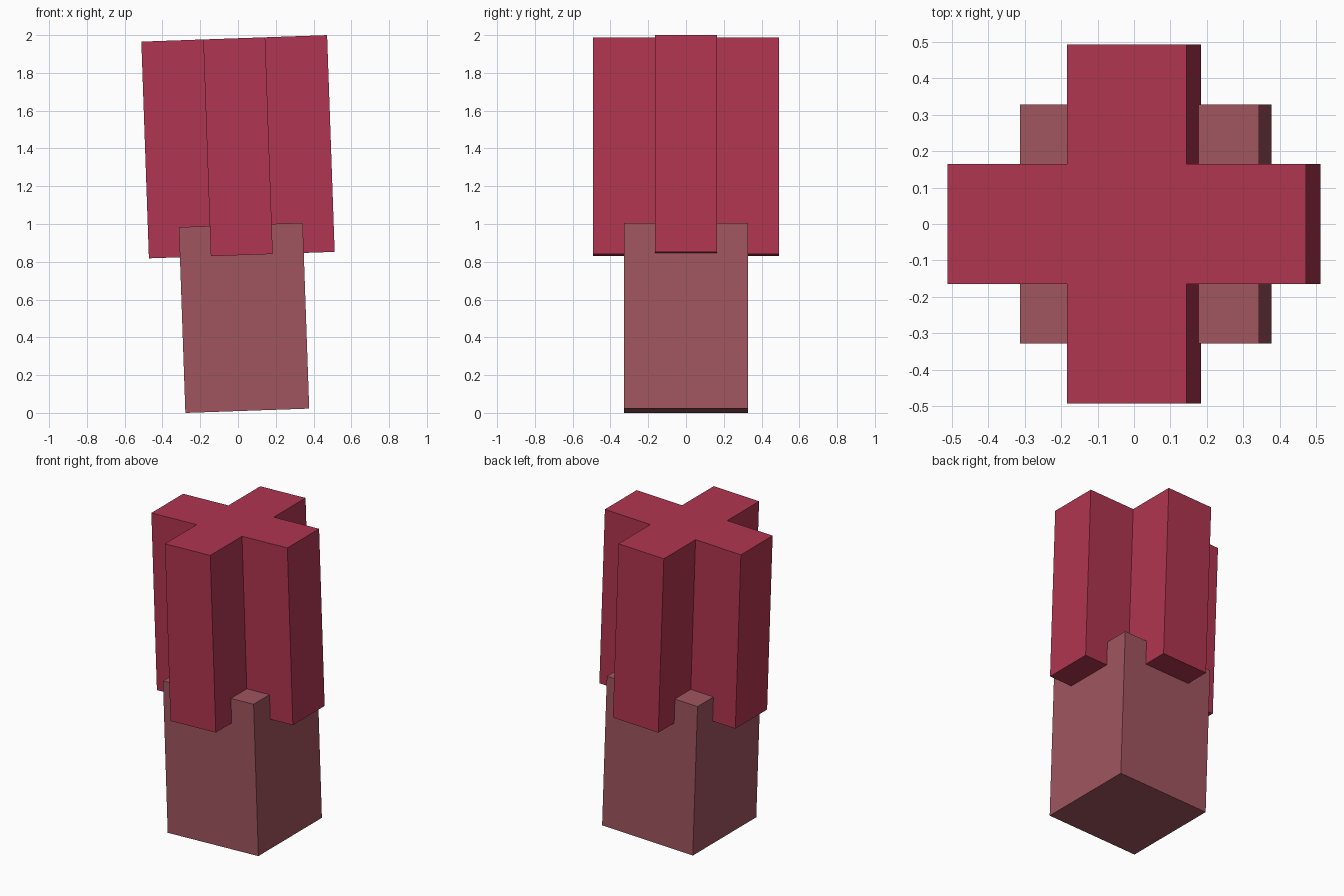
import bpy, bmesh, math
from mathutils import Matrix

cube = bpy.data.objects.get("Cube")
if cube:
    bpy.data.objects.remove(cube, do_unlink=True)

UNIT = 0.328                # width of one cross arm
TILT = math.radians(-2)     # whole model leans slightly to -x


def material(name, rgb):
    mat = bpy.data.materials.new(name)
    mat.use_nodes = True
    mat.diffuse_color = (*rgb, 1)
    mat.node_tree.nodes["Principled BSDF"].inputs["Base Color"].default_value = (*rgb, 1)
    return mat


def prism(name, outline, height, centre, mat):
    """Extrude a flat outline upward, centred on its own middle, then tilt it."""
    bm = bmesh.new()
    face = bm.faces.new([bm.verts.new((x, y, -height / 2)) for x, y in outline])
    top = bmesh.ops.extrude_face_region(bm, geom=[face])["geom"]
    bmesh.ops.translate(bm, vec=(0, 0, height),
                        verts=[v for v in top if isinstance(v, bmesh.types.BMVert)])
    bmesh.ops.recalc_face_normals(bm, faces=bm.faces)
    mesh = bpy.data.meshes.new(name)
    bm.to_mesh(mesh)
    bm.free()
    mesh.materials.append(mat)
    obj = bpy.data.objects.new(name, mesh)
    obj.matrix_world = Matrix.Translation(centre) @ Matrix.Rotation(TILT, 4, "Y")
    bpy.context.collection.objects.link(obj)
    return obj


crimson = material("crimson", (0.434, 0.036, 0.082))
dusty_rose = material("dusty rose", (0.352, 0.091, 0.115))

# Square lower block
square = [(-UNIT, -UNIT), (UNIT, -UNIT), (UNIT, UNIT), (-UNIT, UNIT)]
prism("lower_block", square, 3 * UNIT, (0.032, 0, 0.503), dusty_rose)

# Plus-shaped upper block: three corner points repeated for each quarter
inner, outer = UNIT / 2, UNIT * 1.5
plus = []
for quarter in range(4):
    turn = Matrix.Rotation(quarter * math.pi / 2, 2)
    for corner in ((outer, -inner), (outer, inner), (inner, inner)):
        x, y = corner
        plus.append((turn[0][0] * x + turn[0][1] * y, turn[1][0] * x + turn[1][1] * y))
prism("upper_cross", plus, 3.5 * UNIT, (0, 0, 1.409), crimson)
